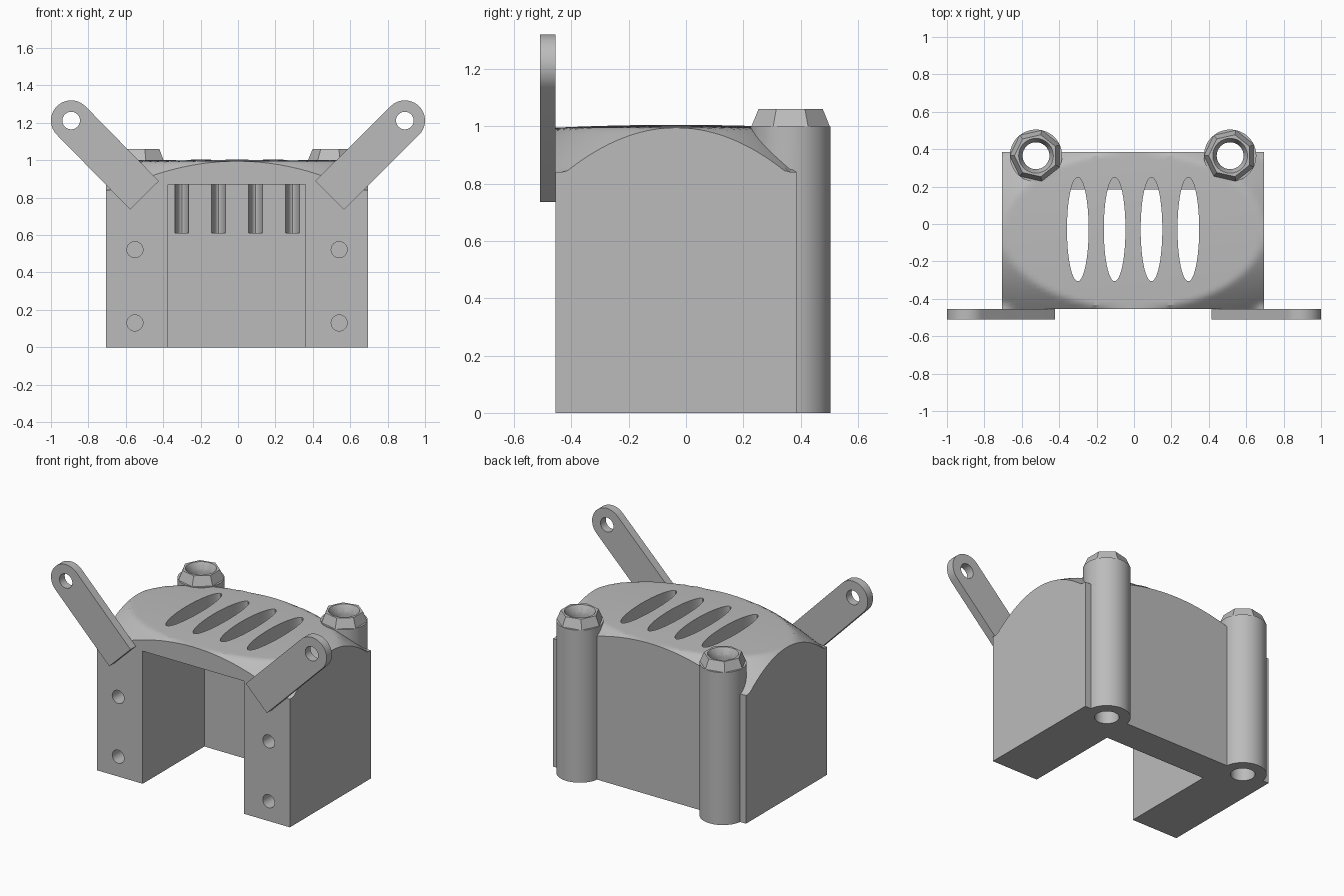
import bpy, bmesh, math
from mathutils import Matrix, Vector

if "Cube" in bpy.data.objects:
    bpy.data.objects.remove(bpy.data.objects["Cube"], do_unlink=True)

GREY = (0.5, 0.5, 0.5, 1)
mat = bpy.data.materials.new("light grey")
mat.use_nodes = True
mat.diffuse_color = GREY
mat.node_tree.nodes["Principled BSDF"].inputs["Base Color"].default_value = GREY

CX = -0.005                      # mirror plane of the housing
FRONT, BACK = -0.455, 0.385


def make(name, bm):
    bmesh.ops.recalc_face_normals(bm, faces=bm.faces[:])
    mesh = bpy.data.meshes.new(name)
    bm.to_mesh(mesh)
    bm.free()
    mesh.materials.append(mat)
    obj = bpy.data.objects.new(name, mesh)
    bpy.context.collection.objects.link(obj)
    return obj


def box(name, lo, hi):
    bm = bmesh.new()
    lo, hi = Vector(lo), Vector(hi)
    bmesh.ops.create_cube(bm, size=1, matrix=Matrix.Translation((lo + hi) / 2)
                          @ Matrix.Diagonal((hi - lo).to_4d()))
    return make(name, bm)


def cone(name, centre, r1, r2, depth, sides=32, rot=None, scale=(1, 1, 1)):
    bm = bmesh.new()
    bmesh.ops.create_cone(bm, cap_ends=True, segments=sides, radius1=r1, radius2=r2, depth=depth,
                          matrix=Matrix.Translation(centre) @ (rot or Matrix())
                          @ Matrix.Diagonal((*scale, 1)))
    return make(name, bm)


def boolean(obj, tool, operation="DIFFERENCE", keep=False):
    mod = obj.modifiers.new("bool", "BOOLEAN")
    mod.operation, mod.object, mod.solver = operation, tool, "EXACT"
    bpy.context.view_layer.objects.active = obj
    bpy.ops.object.modifier_apply(modifier=mod.name)
    if not keep:
        bpy.data.objects.remove(tool, do_unlink=True)


def smooth(obj):
    bpy.ops.object.select_all(action="DESELECT")
    obj.select_set(True)
    bpy.context.view_layer.objects.active = obj
    bpy.ops.object.shade_smooth_by_angle(angle=math.radians(30))


# Housing block with a crown that falls away towards its four corners
bm = bmesh.new()
bmesh.ops.create_grid(bm, x_segments=56, y_segments=40, size=1)
for v in bm.verts:
    r2 = v.co.x ** 2 + v.co.y ** 2
    drop = 0.01 * r2 if r2 < 1 else min(0.165, 0.01 + 0.185 * (r2 - 1))
    v.co = (CX + 0.7 * v.co.x, (FRONT + BACK) / 2 + 0.42 * v.co.y, 1.005 - drop)
ext = bmesh.ops.extrude_face_region(bm, geom=bm.faces[:])
for g in ext["geom"]:
    if isinstance(g, bmesh.types.BMVert):
        g.co.z = 0
flat = [f for f in bm.faces if all(v.co.z == 0 for v in f.verts)]
bmesh.ops.dissolve_faces(bm, faces=flat)
housing = make("housing", bm)

# Open channel between the legs
boolean(housing, box("channel_cutter", (-0.373, -0.6, -0.1), (0.361, 0.185, 0.87)))

TURN = Matrix.Rotation(math.pi / 2, 4, "X")
for side, label in ((-1, "right"), (1, "left")):
    # Rear corner post with a faceted, countersunk collar
    px, py = CX + side * 0.519, 0.365
    boolean(housing, cone("post", (px, py, 0.5), 0.14, 0.14, 1.0, 48), "UNION")
    collar = cone(label + "_post_collar", (px, py, 1.03), 0.14, 0.115, 0.06, 7,
                  Matrix.Rotation(math.pi / 2, 4, "Z"))
    bore = cone("bore_cutter", (px, py, 0.5), 0.072, 0.072, 1.4)
    boolean(housing, bore, keep=True)
    boolean(collar, bore)
    boolean(collar, cone("sink_cutter", (px, py, 1.04), 0.067, 0.098, 0.06))
    smooth(collar)

    # Blind screw holes in the front of each leg
    for z in (0.13, 0.522):
        boolean(housing, cone("screw_cutter", (CX + side * 0.546, FRONT, z),
                              0.043, 0.043, 0.5, 24, TURN))

    # Angled strap with a rounded, drilled end
    end = Vector((side * 0.892, 1.212))
    foot = Vector((side * 0.495 + CX, 0.8125))
    along = (foot - end).normalized()
    across = Vector((-along.y, along.x)) * 0.108
    outline = [foot - across, foot + across]
    start = math.atan2(across.y, across.x)
    for i in range(21):
        a = start + math.pi * i / 20
        outline.append(end + 0.108 * Vector((math.cos(a), math.sin(a))))
    bm = bmesh.new()
    face = bm.faces.new([bm.verts.new((p.x, -0.51, p.y)) for p in outline])
    ext = bmesh.ops.extrude_face_region(bm, geom=[face])
    bmesh.ops.translate(bm, vec=(0, 0.055, 0),
                        verts=[g for g in ext["geom"] if isinstance(g, bmesh.types.BMVert)])
    strap = make(label + "_strap", bm)
    boolean(strap, cone("strap_hole_cutter", (end.x, -0.48, end.y), 0.047, 0.047, 0.3, 32, TURN))
    smooth(strap)

# Four oval vents through the roof, biting into the rear wall
for i in range(4):
    boolean(housing, cone("vent_cutter", (CX + (i - 1.5) * 0.197, -0.028, 0.91),
                          1, 1, 0.6, 48, scale=(0.058, 0.278, 1)))
smooth(housing)
